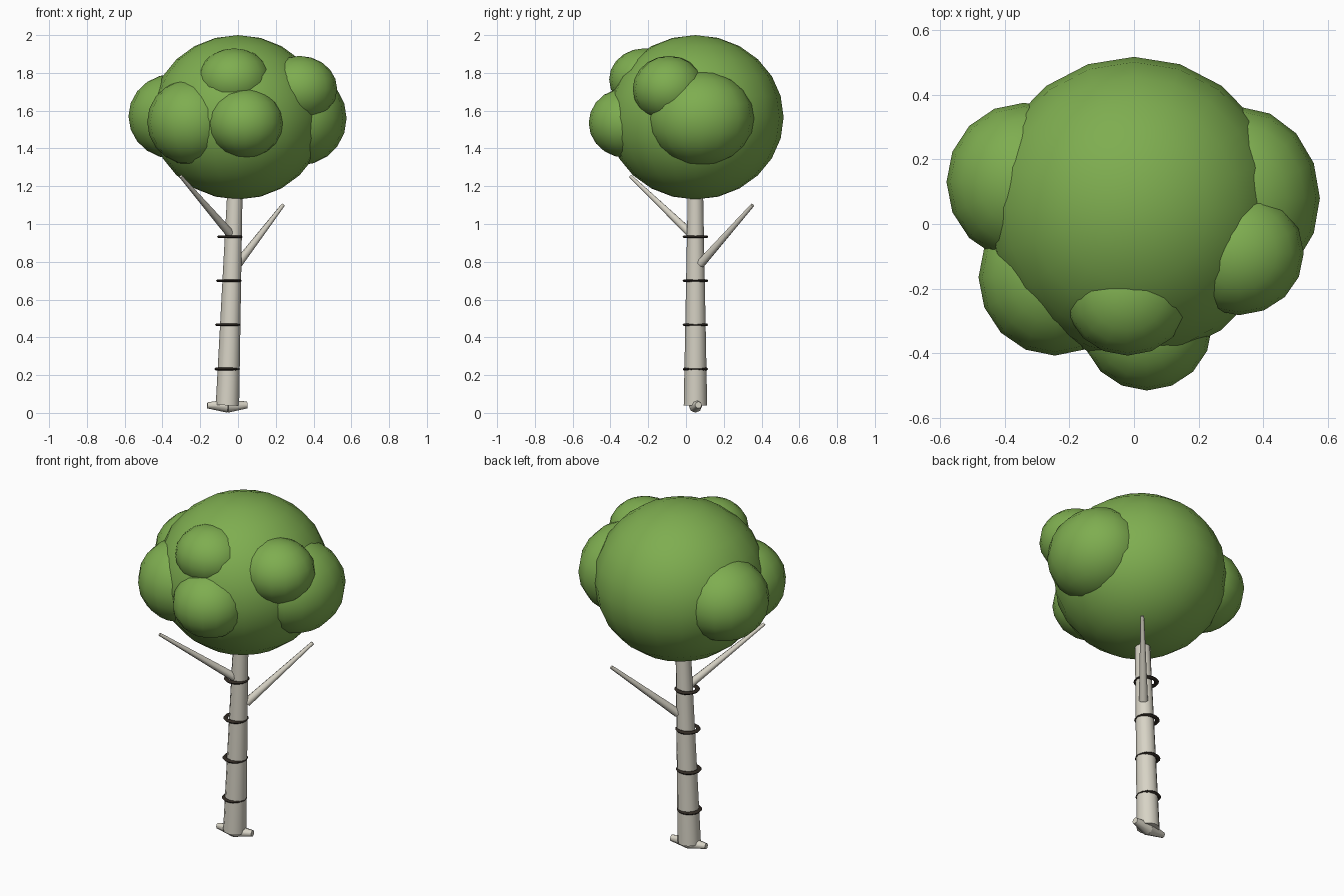
import bpy, math
from mathutils import Vector

if "Cube" in bpy.data.objects:
    bpy.data.objects.remove(bpy.data.objects["Cube"])


def material(name, rgb):
    m = bpy.data.materials.new(name)
    m.diffuse_color = (*rgb, 1)
    m.use_nodes = True
    m.node_tree.nodes["Principled BSDF"].inputs["Base Color"].default_value = m.diffuse_color
    return m


leaf = material("leaf green", (0.21, 0.42, 0.08))
bark = material("pale bark", (0.68, 0.65, 0.56))
dark = material("dark bark", (0.03, 0.023, 0.017))


def finish(name, mat, angle=60):
    ob = bpy.context.object
    ob.name = name
    ob.data.materials.append(mat)
    bpy.ops.object.transform_apply(location=False, rotation=False, scale=True)
    bpy.ops.object.shade_smooth_by_angle(angle=math.radians(angle))
    return ob


def limb(name, start, end, r1, r2, sides):
    """Tapered round limb between two points."""
    a, b = Vector(start), Vector(end)
    bpy.ops.mesh.primitive_cone_add(vertices=sides, radius1=r1, radius2=r2,
                                    depth=(b - a).length, location=(a + b) / 2)
    bpy.context.object.rotation_euler = (b - a).to_track_quat('Z', 'Y').to_euler()
    finish(name, bark)


def blob(name, centre, radii, segments=20, rings=12):
    """Leafy ellipsoid."""
    bpy.ops.mesh.primitive_uv_sphere_add(segments=segments, ring_count=rings,
                                         radius=1, location=centre)
    bpy.context.object.scale = radii
    finish(name, leaf)


# Trunk, leaning slightly to the right
limb("trunk", (-0.056, 0.05, 0.04), (-0.012, 0.05, 1.3), 0.062, 0.038, 12)

# Dark bark rings
for i, (x, z) in enumerate([(-0.057, 0.232), (-0.053, 0.466),
                            (-0.048, 0.7), (-0.043, 0.932)]):
    bpy.ops.mesh.primitive_torus_add(major_segments=16, minor_segments=6,
                                     major_radius=0.055, minor_radius=0.013,
                                     location=(x, 0.05, z))
    bpy.context.object.scale = (1, 1, 0.65)
    finish(f"bark_ring_{i + 1}", dark)

# Branches
limb("branch_left", (-0.03, 0.04, 0.935), (-0.303, -0.293, 1.252), 0.024, 0.009, 8)
limb("branch_right", (0.0, 0.078, 0.79), (0.238, 0.352, 1.1), 0.024, 0.01, 8)

# Stubby roots, thick under the trunk
limb("root_left", (-0.055, 0.05, 0.036), (-0.163, 0.045, 0.04), 0.035, 0.016, 8)
limb("root_right", (-0.055, 0.05, 0.036), (0.048, 0.066, 0.042), 0.035, 0.018, 8)

# Crown and its side clumps
blob("crown", (0, 0.05, 1.565), (0.46, 0.467, 0.435))
blob("clump_left", (-0.34, 0.13, 1.57), (0.24, 0.245, 0.225), 16, 10)
blob("clump_front_left", (-0.245, -0.165, 1.54), (0.236, 0.242, 0.228), 16, 10)
blob("clump_front", (0.04, -0.315, 1.535), (0.202, 0.2, 0.185), 16, 10)
blob("clump_front_top", (-0.02, -0.22, 1.765), (0.195, 0.187, 0.165), 16, 10)
blob("clump_right", (0.325, 0.08, 1.56), (0.25, 0.283, 0.25), 16, 10)
blob("clump_upper_right", (0.325, -0.09, 1.715), (0.2, 0.192, 0.175), 16, 10)
